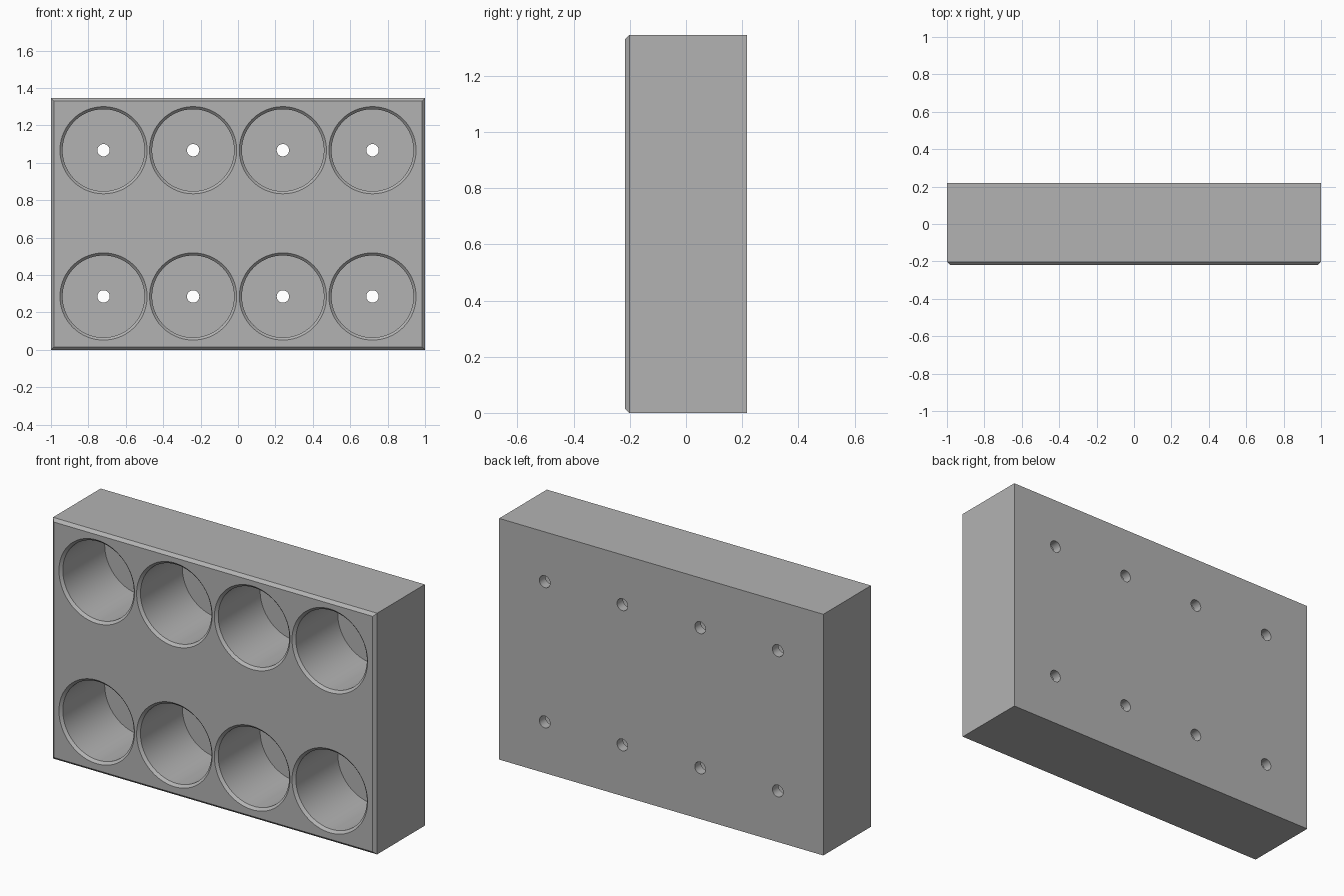
import bpy, bmesh, math

if "Cube" in bpy.data.objects:
    bpy.data.objects.remove(bpy.data.objects["Cube"])

W, D, H = 1.0, 0.218, 1.345      # half width, half depth, height
CH = 0.016                       # front edge chamfer
SEG = 96

grey = bpy.data.materials.new("grey")
grey.diffuse_color = (0.45, 0.45, 0.45, 1)
grey.use_nodes = True
grey.node_tree.nodes["Principled BSDF"].inputs["Base Color"].default_value = grey.diffuse_color


def make_object(name, bm):
    bmesh.ops.recalc_face_normals(bm, faces=bm.faces)
    mesh = bpy.data.meshes.new(name)
    bm.to_mesh(mesh)
    bm.free()
    mesh.materials.append(grey)
    obj = bpy.data.objects.new(name, mesh)
    bpy.context.collection.objects.link(obj)
    return obj


def ring(bm, pts):
    return [bm.verts.new(p) for p in pts]


def loft(bm, rings):
    for a, b in zip(rings, rings[1:]):
        n = len(a)
        for i in range(n):
            bm.faces.new((a[i], a[(i + 1) % n], b[(i + 1) % n], b[i]))
    bm.faces.new(rings[0])
    bm.faces.new(rings[-1])


# Block with a chamfered front border
bm = bmesh.new()
loft(bm, [ring(bm, [(-W + c, y, c), (W - c, y, c), (W - c, y, H - c), (-W + c, y, H - c)])
          for y, c in ((-D, CH), (-D + CH, 0), (D, 0))])
block = make_object("holder_block", bm)

# Pocket cutters: flared mouth, round pocket, small through hole
profile = [(-D - 0.014, 0.247), (-D + 0.014, 0.219), (0.165, 0.219),
           (0.165, 0.033), (D + 0.05, 0.033)]
bm = bmesh.new()
for x in (-0.719, -0.24, 0.24, 0.719):
    for z in (0.285, 1.067):
        # mouth radius is limited so neighbouring cutters never touch
        pts = [(-D - 0.004, 0.237)] + profile[1:]
        loft(bm, [ring(bm, [(x + r * math.cos(2 * math.pi * i / SEG), y,
                             z + r * math.sin(2 * math.pi * i / SEG))
                            for i in range(SEG)]) for y, r in pts])
cutter = make_object("pocket_cutter", bm)

# Cut the pockets and keep the finished mesh
mod = block.modifiers.new("pockets", 'BOOLEAN')
mod.operation = 'DIFFERENCE'
mod.solver = 'EXACT'
mod.object = cutter
bpy.context.view_layer.objects.active = block
block.select_set(True)
bpy.ops.object.modifier_apply(modifier=mod.name)
bpy.data.objects.remove(cutter)
bpy.ops.object.shade_smooth_by_angle(angle=math.radians(30))
